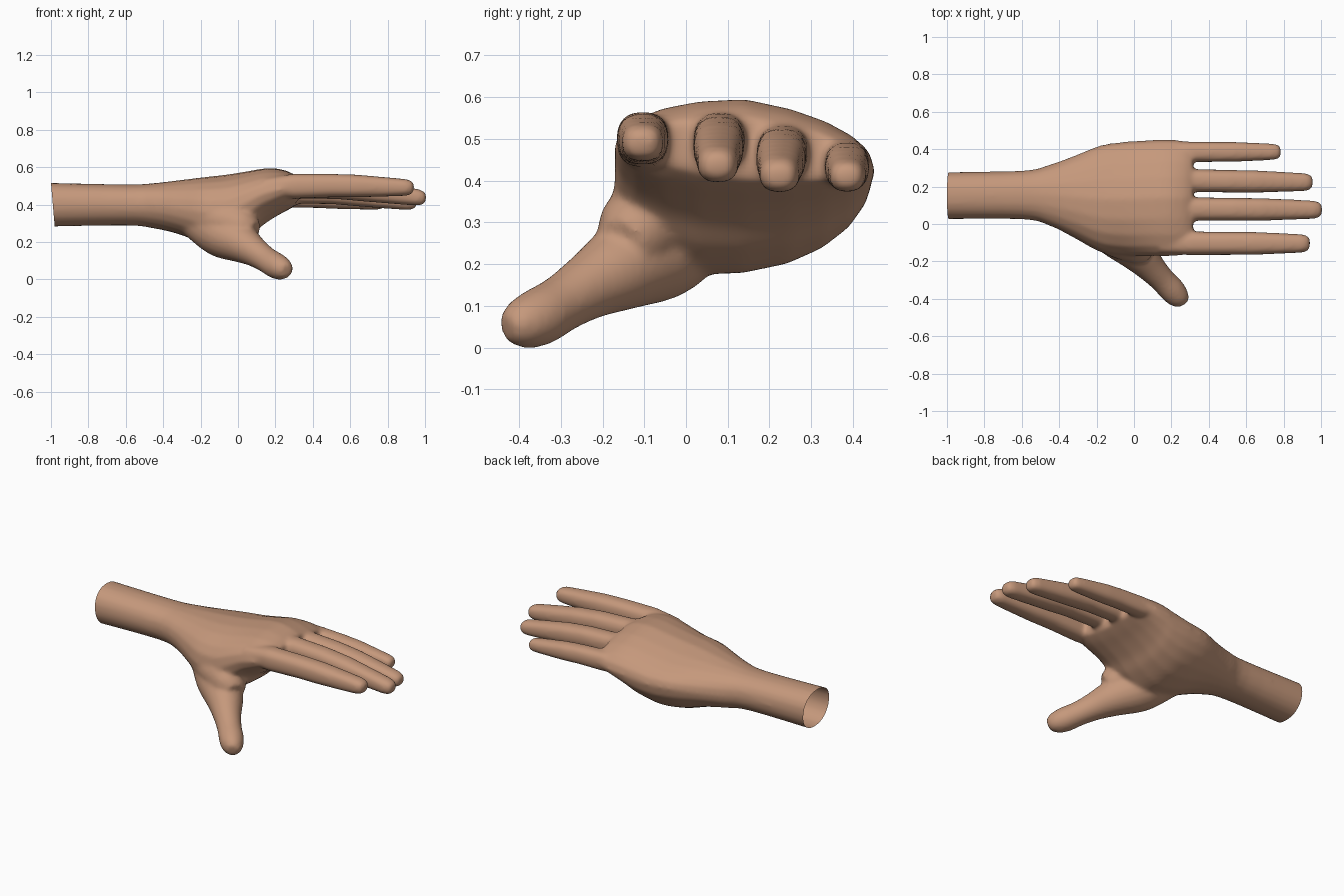
import bpy, bmesh, math
from mathutils import Vector

cube = bpy.data.objects.get("Cube")
if cube:
    bpy.data.objects.remove(cube, do_unlink=True)

SIDES = 20


def power(v, p):
    return math.copysign(abs(v) ** p, v)


def lerp(a, b, t):
    return a + (b - a) * t


def flowing(rows, steps=4):
    """Add rows between the given ones along a Catmull-Rom spline."""
    last = len(rows) - 1
    result = []
    for k in range(last):
        quad = list(zip(rows[max(k - 1, 0)], rows[k], rows[k + 1], rows[min(k + 2, last)]))
        for t in (s / steps for s in range(steps)):
            result.append([b + 0.5 * t * (c - a + t * (2 * a - 5 * b + 4 * c - d
                           + t * (3 * (b - c) + d - a))) for a, b, c, d in quad])
    return result + [rows[last]]


def loft(bm, rings):
    """Skin a list of closed rings and cap both ends."""
    rows = [[bm.verts.new(co) for co in ring] for ring in rings]
    for a, b in zip(rows, rows[1:]):
        for i in range(SIDES):
            j = (i + 1) % SIDES
            bm.faces.new((a[i], a[j], b[j], b[i]))
    bm.faces.new(rows[0][::-1])
    bm.faces.new(rows[-1])


def palm_ring(x, y0, y1, mid_f, mid_b, top, low_f, low_b):
    """Cross-section that slopes from the thumb side to the little-finger side."""
    drop = 0.27 * (y1 - y0 - 0.25)
    ring = []
    for i in range(SIDES):
        a = math.tau * i / SIDES
        u = 0.5 + 0.5 * power(math.cos(a), 0.88)
        s = math.sin(a)
        mid = lerp(mid_f, mid_b, u)
        if s > 0:
            edge, bulge = top - drop * max(0, u - 0.5), s ** 0.88
        else:
            edge, bulge = lerp(low_f, low_b, u), -s
        ring.append((x, lerp(y0, y1, u), mid + bulge * (edge - mid)))
    return ring


def tube_rings(path, squareness=1.0):
    """Rings across a path of (centre, half width, half height)."""
    rings = []
    for k, (c, w, h) in enumerate(path):
        ahead, behind = path[min(k + 1, len(path) - 1)][0], path[max(k - 1, 0)][0]
        d = (ahead - behind).normalized()
        side = Vector((0, 0, 1)).cross(d).normalized()
        up = d.cross(side)
        angles = [math.tau * i / SIDES for i in range(SIDES)]
        rings.append([c + side * w * power(math.cos(a), squareness)
                      + up * h * power(math.sin(a), squareness) for a in angles])
    return rings


bm = bmesh.new()

# Forearm, wrist and palm: x, y range, edge heights, top, underside heights
sections = [
    (-1.08, 0.025, 0.277, 0.40, 0.40, 0.518, 0.28, 0.28),
    (-0.60, 0.025, 0.285, 0.40, 0.40, 0.508, 0.288, 0.288),
    (-0.45, -0.01, 0.318, 0.40, 0.39, 0.515, 0.272, 0.272),
    (-0.32, -0.075, 0.365, 0.38, 0.39, 0.53, 0.23, 0.255),
    (-0.18, -0.15, 0.42, 0.36, 0.40, 0.547, 0.16, 0.225),
    (-0.05, -0.172, 0.44, 0.36, 0.40, 0.562, 0.145, 0.215),
    (0.06, -0.172, 0.448, 0.42, 0.41, 0.580, 0.22, 0.235),
    (0.13, -0.172, 0.452, 0.455, 0.42, 0.592, 0.30, 0.275),
    (0.20, -0.172, 0.452, 0.475, 0.425, 0.594, 0.35, 0.32),
    (0.27, -0.165, 0.445, 0.49, 0.435, 0.577, 0.395, 0.355),
    (0.315, -0.13, 0.42, 0.50, 0.44, 0.55, 0.43, 0.38),
]
loft(bm, [palm_ring(*s) for s in flowing(sections)])

# Fingers: y at base and tip, z at base, middle and tip, tip x, half width
fingers = [
    (-0.103, -0.104, 0.495, 0.502, 0.490, 0.940, 0.067),
    (0.081, 0.076, 0.503, 0.490, 0.432, 1.005, 0.066),
    (0.234, 0.223, 0.474, 0.462, 0.408, 0.955, 0.065),
    (0.385, 0.386, 0.443, 0.435, 0.408, 0.785, 0.058),
]
profile = [(0, 0.8, 0.7), (0.2, 0.95, 1.0), (0.45, 0.93, 0.94), (0.62, 0.92, 0.91),
           (0.85, 0.80, 0.75), (0.95, 0.74, 0.67), (0.985, 0.62, 0.54), (1, 0.4, 0.3)]
for y0, y1, za, zb, zc, tip, width in fingers:
    path = []
    for t, w, h in profile:
        z = lerp(za, zb, t * 2) if t < 0.5 else lerp(zb, zc, t * 2 - 1)
        path.append((Vector((lerp(0.14, tip, t), lerp(y0, y1, t), z)), width * w, width * h))
    loft(bm, tube_rings(path, 0.8))

# Thumb and the web of flesh beside it: centre and radius
thumb = [(-0.25, 0.05, 0.34, 0.10), (-0.10, -0.048, 0.25, 0.127),
         (0.015, -0.15, 0.193, 0.105), (0.09, -0.233, 0.146, 0.080),
         (0.15, -0.297, 0.106, 0.069), (0.205, -0.355, 0.072, 0.070),
         (0.242, -0.400, 0.055, 0.058), (0.260, -0.430, 0.046, 0.034)]
web = [(-0.20, -0.02, 0.34, 0.10), (-0.10, -0.065, 0.32, 0.11),
       (-0.02, -0.095, 0.297, 0.108), (0.045, -0.13, 0.27, 0.092),
       (0.085, -0.155, 0.252, 0.058)]
for part in (thumb, web):
    loft(bm, tube_rings([(Vector(p[:3]), p[3], p[3]) for p in flowing(part)]))

bmesh.ops.recalc_face_normals(bm, faces=bm.faces)
mesh = bpy.data.meshes.new("hand")
bm.to_mesh(mesh)
bm.free()
hand = bpy.data.objects.new("hand", mesh)
bpy.context.collection.objects.link(hand)

# Fuse the parts into one skin and soften the joins
remesh = hand.modifiers.new("fuse", "REMESH")
remesh.mode = "VOXEL"
remesh.voxel_size = 0.010
soften = hand.modifiers.new("soften", "SMOOTH")
soften.factor = 0.5
soften.iterations = 14
fused = bpy.data.meshes.new_from_object(
    hand.evaluated_get(bpy.context.evaluated_depsgraph_get()))
hand.modifiers.clear()
hand.data = fused
bpy.data.meshes.remove(mesh)
fused.name = "hand"

# Open the forearm with a slightly slanted cut
bm = bmesh.new()
bm.from_mesh(fused)
bmesh.ops.bisect_plane(bm, geom=bm.verts[:] + bm.edges[:] + bm.faces[:],
                       plane_co=(-0.99, 0, 0.4), plane_no=(1, 0, 0.085), clear_inner=True)
bm.to_mesh(fused)
bm.free()

# Skin colour
skin = bpy.data.materials.new("skin")
skin.use_nodes = True
color = (0.56, 0.315, 0.2, 1)
skin.diffuse_color = color
skin.node_tree.nodes["Principled BSDF"].inputs["Base Color"].default_value = color
fused.materials.clear()
fused.materials.append(skin)

bpy.ops.object.select_all(action="DESELECT")
hand.select_set(True)
bpy.context.view_layer.objects.active = hand
bpy.ops.object.shade_smooth_by_angle(angle=math.radians(50))
